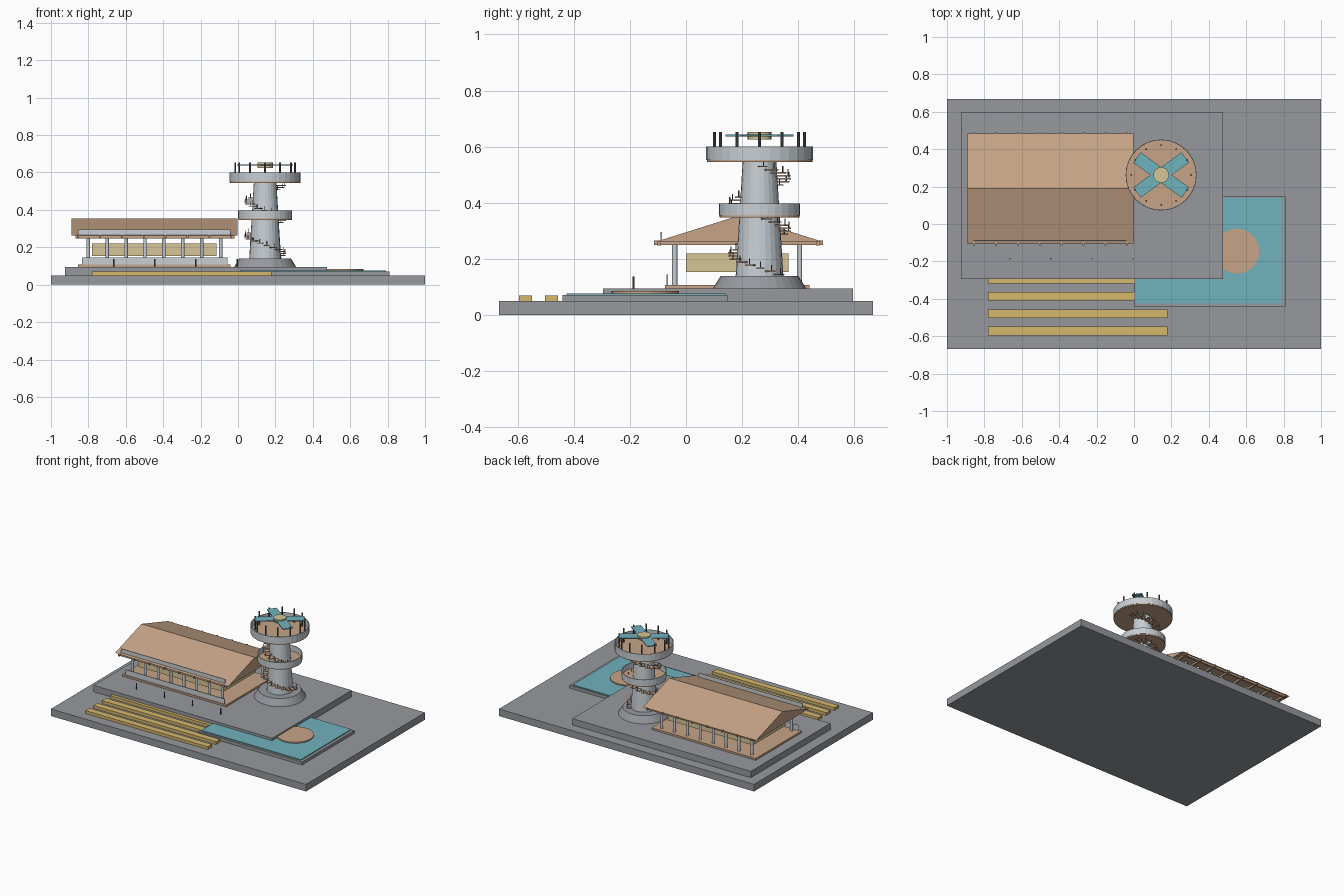
import bpy, bmesh, math
from mathutils import Matrix, Vector

cube = bpy.data.objects.get("Cube")
if cube:
    bpy.data.objects.remove(cube, do_unlink=True)


def material(name, r, g, b):
    lin = [((c / 255 + 0.055) / 1.055) ** 2.4 for c in (r, g, b)] + [1]
    m = bpy.data.materials.new(name)
    m.use_nodes = True
    m.diffuse_color = lin
    m.node_tree.nodes["Principled BSDF"].inputs["Base Color"].default_value = lin
    return m


stone = material("stone grey", 150, 153, 158)
pale = material("pale grey", 200, 207, 212)
wood = material("warm wood", 198, 164, 135)
water = material("pool teal", 112, 178, 188)
gold = material("planter gold", 214, 184, 108)
glow = material("window cream", 214, 197, 150)
metal = material("dark metal", 92, 98, 104)


def finish(name, bm, mat):
    bmesh.ops.recalc_face_normals(bm, faces=bm.faces)
    mesh = bpy.data.meshes.new(name)
    bm.to_mesh(mesh)
    bm.free()
    mesh.materials.append(mat)
    obj = bpy.data.objects.new(name, mesh)
    bpy.context.collection.objects.link(obj)
    return obj


def add_box(bm, x, y, z, matrix=Matrix()):
    size = Vector((x[1] - x[0], y[1] - y[0], z[1] - z[0]))
    mid = Vector((x[0] + x[1], y[0] + y[1], z[0] + z[1])) / 2
    bmesh.ops.create_cube(bm, size=1, matrix=matrix @ Matrix.Translation(mid) @ Matrix.Diagonal(size).to_4x4())


def add_rod(bm, x, y, z, r0, r1=None, sides=8, caps=True):
    bmesh.ops.create_cone(bm, cap_ends=caps, segments=sides, radius1=r0,
                          radius2=r0 if r1 is None else r1, depth=z[1] - z[0],
                          matrix=Matrix.Translation((x, y, (z[0] + z[1]) / 2)))


def box(name, x, y, z, mat):
    bm = bmesh.new()
    add_box(bm, x, y, z)
    return finish(name, bm, mat)


def cylinder(name, x, y, z, mat, r0, r1=None, sides=32):
    bm = bmesh.new()
    add_rod(bm, x, y, z, r0, r1, sides)
    return finish(name, bm, mat)


# Ground and terrace
box("ground_slab", (-1, 1), (-.667, .667), (0, .05), stone)
box("terrace", (-.925, .475), (-.295, .595), (.05, .095), stone)

# Pool with round island
box("pool_basin", (0, .81), (-.44, .147), (.05, .071), stone)
box("pool_water", (.01, .79), (-.425, .14), (.071, .077), water)
cylinder("pool_island", .55, -.145, (.077, .085), wood, .12, sides=48)

# Long planting beds
for i in range(4):
    y = -.572 + i * .0925
    box("planting_bed", (-.78, .18), (y - .023, y + .023), (.05, .07), gold)

# Pavilion floor, room and low front panel
box("pavilion_floor", (-.855, -.04), (-.075, .44), (.095, .108), wood)
box("pavilion_room", (-.78, -.115), (0, .365), (.153, .219), glow)
box("front_low_panel", (-.835, -.055), (-.07, -.065), (.108, .145), pale)
box("eave_panel", (-.855, -.04), (-.09, -.085), (.267, .296), pale)

# Pavilion columns
bm = bmesh.new()
for i in range(8):
    for y in (-.04, .405):
        add_rod(bm, -.8 + i * .101, y, (.108, .252), .009, sides=12)
finish("pavilion_columns", bm, pale)

# Gable roof
bm = bmesh.new()
end = [bm.verts.new((-.89, y, z)) for y, z in ((-.105, .262), (.485, .262), (.19, .355))]
face = bm.faces.new(end)
ext = bmesh.ops.extrude_face_region(bm, geom=[face], use_keep_orig=True)
bmesh.ops.translate(bm, vec=(.888, 0, 0), verts=[v for v in ext["geom"] if isinstance(v, bmesh.types.BMVert)])
finish("gable_roof", bm, wood)

# Roof rafters and eave beams
bm = bmesh.new()
for i in range(8):
    x = -.855 + i * .117
    add_box(bm, (x - .005, x + .005), (-.114, .488), (.25, .265))
for y in (-.095, .47):
    add_box(bm, (-.87, -.02), (y - .006, y + .006), (.248, .262))
finish("roof_rafters", bm, wood)

# Terrace lamps
bm = bmesh.new()
for i in range(4):
    add_rod(bm, -.665 + i * .22, -.187, (.095, .137), .004)
finish("terrace_lamps", bm, metal)

# Tower
TX, TY = .145, .262
cylinder("tower_base", TX, TY, (.095, .14), stone, .166, .138)
cylinder("tower_shaft", TX, TY, (.14, .55), pale, .085, .06, sides=24)


def deck(name, radius, low, high):
    cylinder(name + "_floor", TX, TY, (low, low + .01), wood, radius - .002)
    bm = bmesh.new()
    add_rod(bm, TX, TY, (low + .007, high), radius, sides=32, caps=False)
    wall = finish(name + "_parapet", bm, pale)
    mod = wall.modifiers.new("thickness", "SOLIDIFY")
    mod.thickness = .004


deck("middle_deck", .145, .347, .398)
deck("top_deck", .19, .545, .6)

# Spiral steps with balusters
steps, posts = bmesh.new(), bmesh.new()
for i in range(36):
    z = .142 + i * .011
    angle = -math.tau * (z - .165) / .183
    turn = Matrix.Translation((TX, TY, z)) @ Matrix.Rotation(angle, 4, "Z")
    add_box(steps, (.055, .112), (-.014, .014), (0, .005), turn)
    p = turn @ Vector((.106, 0, 0))
    add_rod(posts, p.x, p.y, (z, z + .026), .002, sides=6)
finish("spiral_steps", steps, wood)
finish("spiral_balusters", posts, metal)

# Posts around the top deck
bm = bmesh.new()
for i in range(12):
    a = math.tau * i / 12
    add_rod(bm, TX + .16 * math.cos(a), TY + .16 * math.sin(a), (.555, .652), .005)
finish("top_deck_posts", bm, metal)

# Crossed rotor blades and hub
bm = bmesh.new()
for a in (-36, 36):
    turn = Matrix.Translation((TX, TY, 0)) @ Matrix.Rotation(math.radians(a), 4, "Z")
    add_box(bm, (-.16, .16), (-.034, .034), (.637, .643), turn)
finish("rotor_blades", bm, water)
cylinder("rotor_hub", TX, TY, (.625, .652), glow, .042, sides=24)
